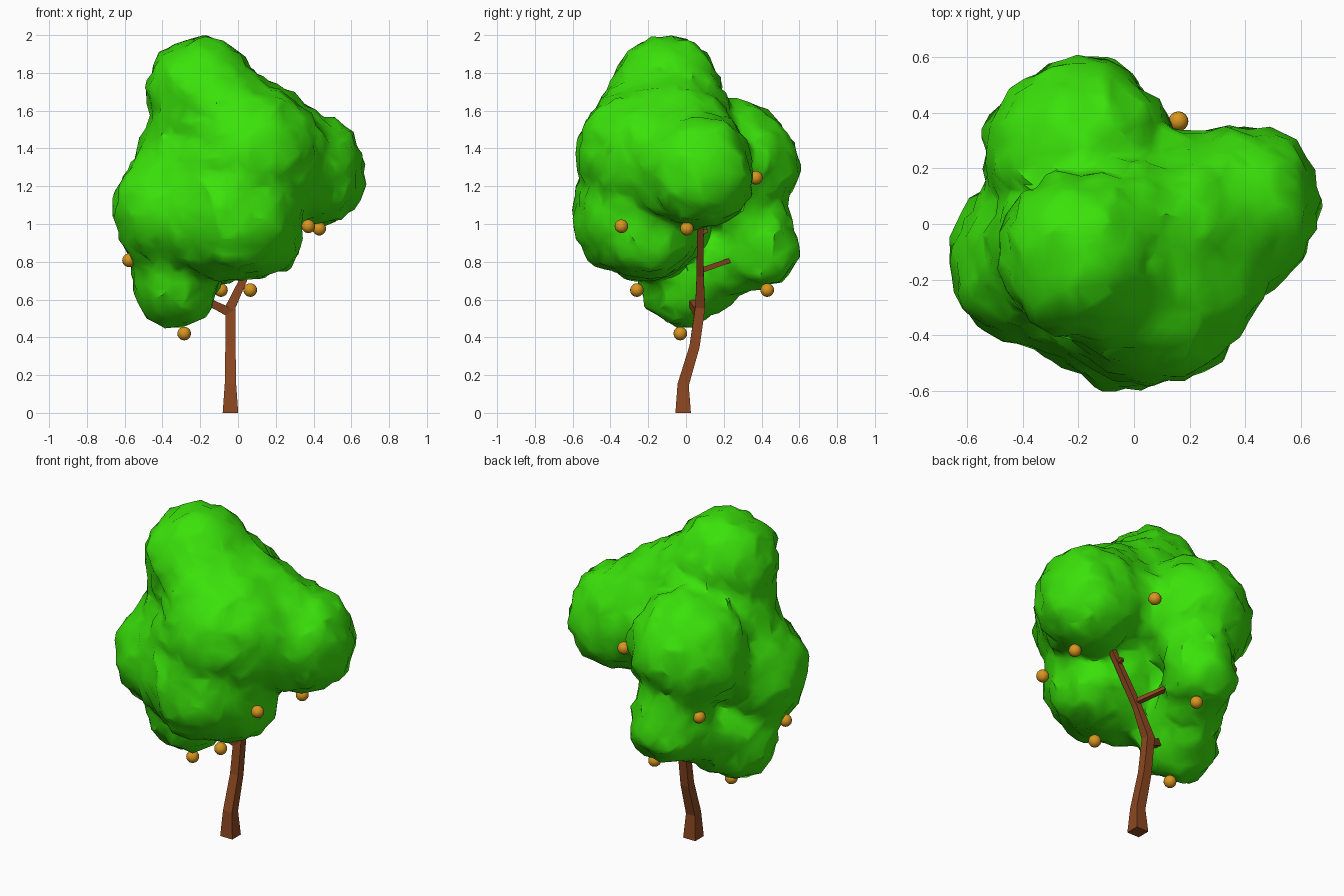
import bpy, bmesh, math
from mathutils import Vector, noise

cube = bpy.data.objects.get("Cube")
if cube:
    bpy.data.objects.remove(cube, do_unlink=True)


def material(name, rgb):
    m = bpy.data.materials.new(name)
    m.use_nodes = True
    m.diffuse_color = (*rgb, 1)
    bsdf = m.node_tree.nodes["Principled BSDF"]
    bsdf.inputs["Base Color"].default_value = (*rgb, 1)
    bsdf.inputs["Roughness"].default_value = 0.8
    return m


leaf_green = material("leaf green", (0.043, 0.76, 0.003))
bark_brown = material("bark brown", (0.26, 0.063, 0.015))
fruit_orange = material("fruit orange", (0.68, 0.30, 0.014))


def add_object(name, bm, mat):
    mesh = bpy.data.meshes.new(name)
    bmesh.ops.recalc_face_normals(bm, faces=bm.faces)
    bm.to_mesh(mesh)
    bm.free()
    mesh.materials.append(mat)
    ob = bpy.data.objects.new(name, mesh)
    bpy.context.scene.collection.objects.link(ob)
    return ob


def limb(name, path):
    """Square section lofted along (x, y, z, half width) stations."""
    pts = [Vector(p[:3]) for p in path]
    bm = bmesh.new()
    rings = []
    for i, p in enumerate(pts):
        d = (pts[min(i + 1, len(pts) - 1)] - pts[max(i - 1, 0)]).normalized()
        if i == 0 and p.z == 0:
            d = Vector((0, 0, 1))
        ref = Vector((0, 1, 0)) if abs(d.y) < 0.8 else Vector((1, 0, 0))
        a = ref.cross(d).normalized()
        b = d.cross(a)
        w = path[i][3]
        rings.append([bm.verts.new(p + w * (s * a + t * b))
                      for s, t in ((1, 1), (-1, 1), (-1, -1), (1, -1))])
    for r, q in zip(rings, rings[1:]):
        for k in range(4):
            bm.faces.new((r[k], r[(k + 1) % 4], q[(k + 1) % 4], q[k]))
    bm.faces.new(rings[0][::-1])
    bm.faces.new(rings[-1])
    return add_object(name, bm, bark_brown)


# Trunk and branches
limb("trunk", [(-.04, -.015, 0, .041), (-.04, -.015, .15, .03),
               (-.04, .045, .35, .027), (-.04, .075, .56, .026),
               (.04, .075, .73, .019), (.22, .075, 1.02, .016)])
limb("side_branch", [(-.04, .07, .53, .024), (-.13, .04, .575, .02), (-.21, .02, .61, .018)])
limb("back_branch", [(.05, .08, .755, .014), (-.06, .27, .82, .012)])
limb("twig", [(.18, .075, .955, .012), (.18, .115, .965, .01)])

# Crown: leaf clumps (x, y, z, radius) and the bridges between them
clumps = {
    "top": (-.20, -.10, 1.70, .288),
    "upper": (-.22, -.07, 1.48, .265),
    "middle": (.07, -.21, 1.36, .37),
    "front": (-.02, -.24, 1.06, .36),
    "front_low": (.10, -.20, .96, .25),
    "left": (-.36, -.13, 1.07, .305),
    "low": (-.33, -.01, .70, .235),
    "right": (.38, .065, 1.275, .297),
    "heart": (.08, .09, 1.33, .26),
    "back": (-.20, .25, 1.31, .335),
    "back_low": (-.15, .40, .87, .20),
}
# Each bridge narrows at its middle by the given amount
bridges = {"top middle": .3, "top right": .3, "top upper": .3, "upper left": .3,
           "middle right": .3, "front middle": .3, "left front": .2, "left middle": .3,
           "left low": .8, "left back": .8, "low back_low": .5, "back back_low": .7}
balls = [Vector(c) for c in clumps.values()]
for pair, waist in bridges.items():
    a, b = (Vector(clumps[n]) for n in pair.split())
    for t in (.2, .4, .6, .8):
        ball = a.lerp(b, t)
        ball.w *= 1 - waist * t * (1 - t)
        balls.append(ball)
bm = bmesh.new()
for b in balls:
    made = bmesh.ops.create_icosphere(bm, subdivisions=3, radius=b.w)
    bmesh.ops.translate(bm, verts=made["verts"], vec=b.xyz)

# Fuse the clumps into one soft surface
source = add_object("crown_source", bm, leaf_green)
remesh = source.modifiers.new("fuse", 'REMESH')
remesh.mode = 'VOXEL'
remesh.voxel_size = 0.025
soften = source.modifiers.new("soften", 'SMOOTH')
soften.factor = 0.5
soften.iterations = 16
bpy.context.view_layer.update()
fused = source.evaluated_get(bpy.context.evaluated_depsgraph_get())
bm = bmesh.new()
bm.from_mesh(fused.to_mesh())
bpy.data.objects.remove(source, do_unlink=True)

# Leafy lumps pushed along the normals
bm.normal_update()
shifts = [v.normal * (.006 + .022 * noise.noise(v.co * 5) + .025 * noise.noise(v.co * 13))
          for v in bm.verts]
for v, s in zip(bm.verts, shifts):
    v.co += s
crown = add_object("crown", bm, leaf_green)
thin = crown.modifiers.new("facets", 'DECIMATE')
thin.ratio = 0.13


def smooth(ob, degrees):
    bpy.ops.object.select_all(action='DESELECT')
    ob.select_set(True)
    bpy.context.view_layer.objects.active = ob
    bpy.ops.object.shade_smooth_by_angle(angle=math.radians(degrees))


bpy.context.view_layer.objects.active = crown
crown.select_set(True)
bpy.ops.object.modifier_apply(modifier="facets")
smooth(crown, 40)

# Fruits hanging around the crown
fruits = [(.43, .005, .975), (.16, .37, 1.245), (-.577, -.135, .808), (-.09, .43, .65),
          (.065, -.26, .65), (-.365, .395, .975), (.372, -.342, .988), (-.285, -.03, .42)]
for i, spot in enumerate(fruits):
    bm = bmesh.new()
    bmesh.ops.create_uvsphere(bm, u_segments=16, v_segments=10, radius=.036)
    bmesh.ops.translate(bm, verts=bm.verts, vec=spot)
    smooth(add_object(f"fruit_{i + 1}", bm, fruit_orange), 60)
